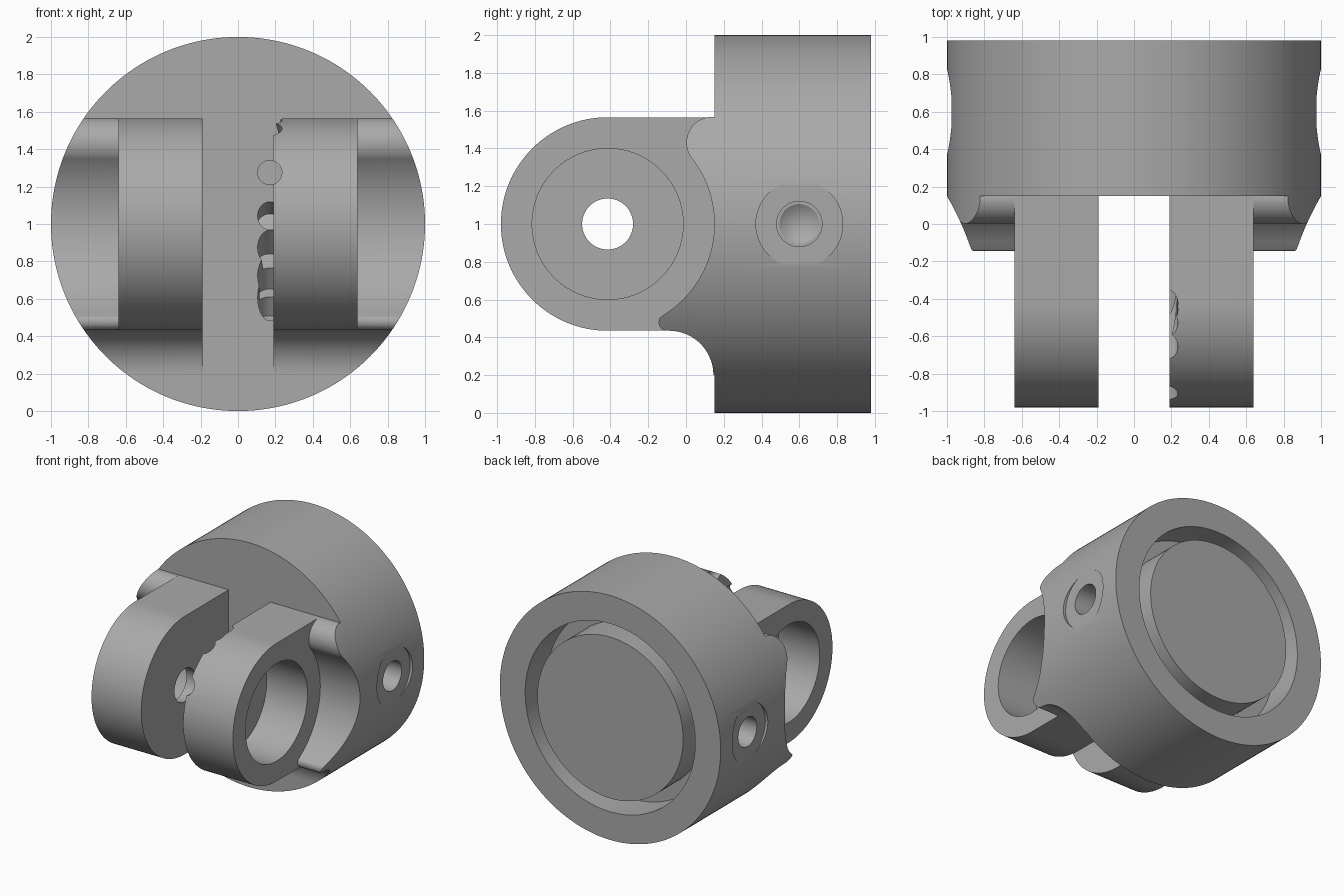
import bpy, bmesh
from math import sin, cos, radians, pi
from mathutils import Vector

if "Cube" in bpy.data.objects:
    bpy.data.objects.remove(bpy.data.objects["Cube"])

steel = bpy.data.materials.new("steel_grey")
steel.use_nodes = True
GREY = (0.4, 0.4, 0.4, 1)
steel.diffuse_color = GREY
steel.node_tree.nodes["Principled BSDF"].inputs["Base Color"].default_value = GREY

FACE, BACK = 0.15, 0.98          # front and back of the round body
PIVOT_Y, EAR_R = -0.415, 0.565   # hinge axis
GAP, OUTER = 0.19, 0.64          # inner and outer side of each ear


def finish(name, bm):
    bmesh.ops.recalc_face_normals(bm, faces=bm.faces)
    mesh = bpy.data.meshes.new(name)
    bm.to_mesh(mesh)
    bm.free()
    mesh.materials.append(steel)
    obj = bpy.data.objects.new(name, mesh)
    bpy.context.collection.objects.link(obj)
    return obj


def rod(name, start, end, r1, r2=None, sides=64):
    """Cylinder or cone between two points."""
    start, end = Vector(start), Vector(end)
    axis = end - start
    bm = bmesh.new()
    bmesh.ops.create_cone(bm, cap_ends=True, segments=sides, radius1=r1,
                          radius2=r1 if r2 is None else r2, depth=axis.length)
    bmesh.ops.rotate(bm, verts=bm.verts,
                     matrix=axis.to_track_quat('Z', 'Y').to_matrix())
    bmesh.ops.translate(bm, verts=bm.verts, vec=(start + end) / 2)
    return finish(name, bm)


def slab(name, profile, x0, x1):
    """Extrude a y-z profile along x."""
    bm = bmesh.new()
    face = bm.faces.new([bm.verts.new((x0, y, z)) for y, z in profile])
    out = bmesh.ops.extrude_face_region(bm, geom=[face])
    verts = [v for v in out["geom"] if isinstance(v, bmesh.types.BMVert)]
    bmesh.ops.translate(bm, verts=verts, vec=(x1 - x0, 0, 0))
    return finish(name, bm)


def arc(cy, cz, r, a0, a1, n=24):
    steps = [radians(a0 + (a1 - a0) * i / n) for i in range(n + 1)]
    return [(cy + r * cos(a), cz + r * sin(a)) for a in steps]


def boolean(obj, cutter, operation='DIFFERENCE'):
    mod = obj.modifiers.new("cut", 'BOOLEAN')
    mod.operation, mod.object, mod.solver = operation, cutter, 'EXACT'
    bpy.context.view_layer.objects.active = obj
    bpy.ops.object.modifier_apply(modifier=mod.name)
    bpy.data.objects.remove(cutter)


def envelope():
    return rod("envelope", (0, -1, 1), (0, BACK, 1), 1, sides=160)


# Round body with a ring groove in the back
body = rod("round_body", (0, FACE, 1), (0, BACK, 1), 1, sides=160)
boolean(body, rod("groove", (0, 0.7, 1), (0, 1.2, 1), 0.77, sides=128))
core = rod("back_core", (0, 0.65, 1), (0, BACK, 1), 0.66, sides=128)
parts = [body, core]

# Profiles of the ear, the side web and the fillet under the ear
ear_profile = [(FACE, 1 - EAR_R), (FACE, 1 + EAR_R)] + arc(PIVOT_Y, 1, EAR_R, 90, 270, 64)
web_profile = ([(FACE, 1 + EAR_R)] + arc(0.14, 1.43, 0.138, 95, 212, 16)
               + arc(PIVOT_Y, 1, EAR_R, 38, -58, 40)
               + arc(-0.1, 0.48, 0.045, 150, 270, 10) + [(FACE, 1 - EAR_R)])
fillet_profile = [(FACE, 1 - EAR_R)] + arc(-0.09, 0.2, 0.235, 90, 0) + [(FACE, 0.2)]

for side, word in ((1, "left"), (-1, "right")):
    # Hinge ear with counterbore and pin hole
    ear = slab(word + "_ear", ear_profile, side * GAP, side * OUTER)
    boolean(ear, rod("bore", (side * 0.27, PIVOT_Y, 1), (side * 0.8, PIVOT_Y, 1), 0.4))
    boolean(ear, rod("pin_hole", (0, PIVOT_Y, 1), (side * 0.8, PIVOT_Y, 1), 0.135))
    # Web and fillet trimmed to the round body
    web = slab(word + "_web", web_profile, side * OUTER, side * 1.1)
    boolean(web, envelope(), 'INTERSECT')
    fillet = slab(word + "_fillet", fillet_profile, side * GAP, side * 1.1)
    boolean(fillet, envelope(), 'INTERSECT')
    parts += [ear, web, fillet]
    # Spot face and drilled hole in the side of the body
    for x0, x1, r1, r2 in ((0.977, 1.1, 0.23, 0.23), (0.8, 1.1, 0.12, 0.12),
                           (0.81, 0.73, 0.12, 0.0)):
        boolean(body, rod("drill", (side * x0, 0.6, 1), (side * x1, 0.6, 1), r1, r2))
    # Fan of drilled channels along the inside of the left ear
    if side == 1:
        for degrees in (0, 30, 45, 54, 59):
            a = radians(degrees)
            mid = Vector((0.17, -0.25, 1.275))
            way = Vector((0, cos(a), -sin(a)))
            for target in (ear, body):
                boolean(target, rod("channel", mid - way, mid + way * (0.48 / cos(a)),
                                    0.065, sides=24))

# Smooth curved faces, keep edges crisp
bpy.ops.object.select_all(action='DESELECT')
for part in parts:
    part.select_set(True)
bpy.context.view_layer.objects.active = body
bpy.ops.object.shade_smooth_by_angle(angle=radians(25))
